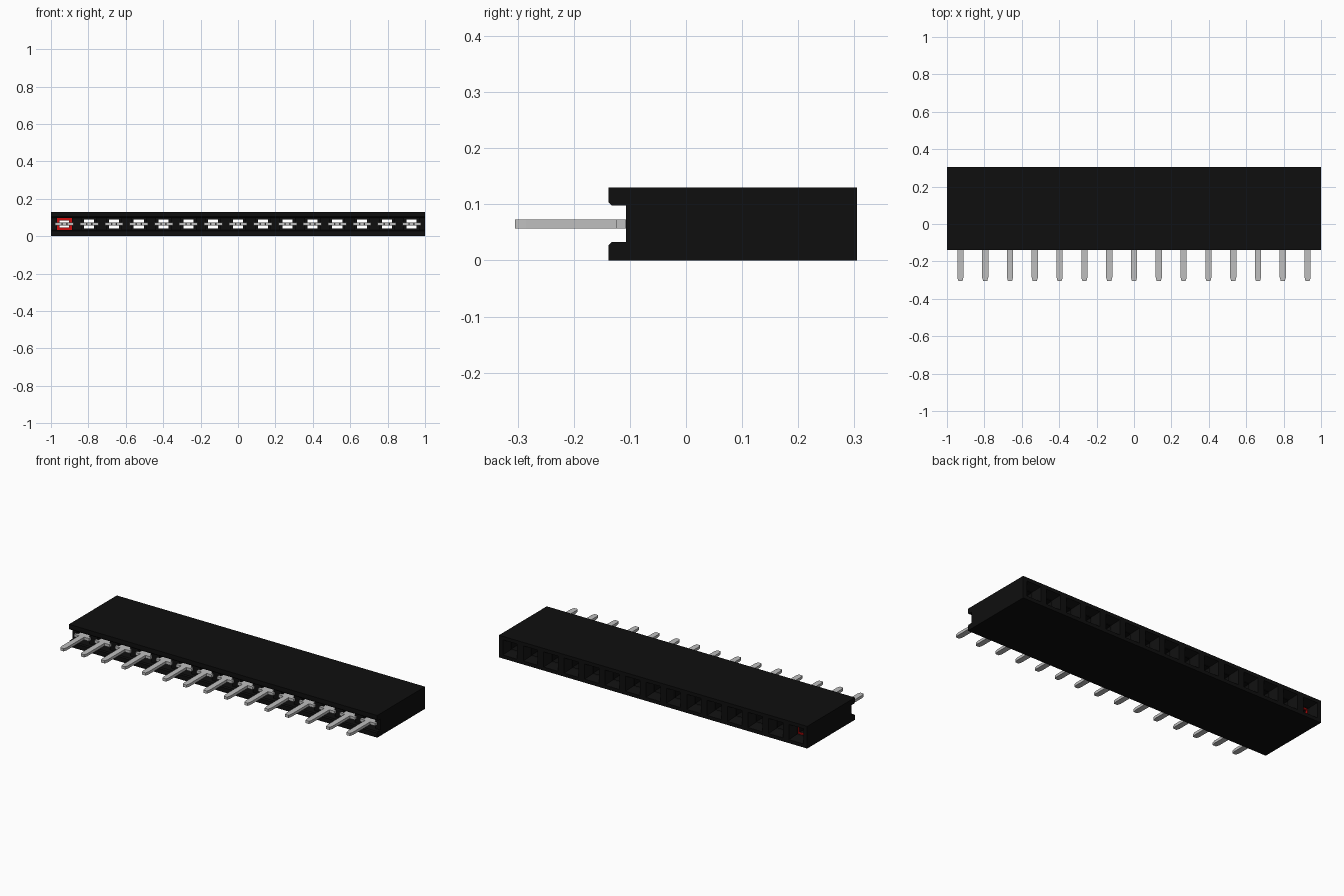
import bpy, bmesh
from mathutils import Matrix

if "Cube" in bpy.data.objects:
    bpy.data.objects.remove(bpy.data.objects["Cube"])

COUNT, PITCH, MID = 15, 0.1326, 0.065
XS = [(i - (COUNT - 1) / 2) * PITCH for i in range(COUNT)]


def material(name, rgb, rough=0.6):
    m = bpy.data.materials.new(name)
    m.use_nodes = True
    m.diffuse_color = (*rgb, 1)
    bsdf = next(n for n in m.node_tree.nodes if n.type == 'BSDF_PRINCIPLED')
    bsdf.inputs["Base Color"].default_value = (*rgb, 1)
    bsdf.inputs["Roughness"].default_value = rough
    return m


BLACK = material("black plastic", (0.0045, 0.0045, 0.0045))
METAL = material("grey metal", (0.52, 0.52, 0.52))
RED = material("red marker", (0.62, 0.004, 0.004))


def make_object(name, bm, mat):
    bmesh.ops.recalc_face_normals(bm, faces=bm.faces)
    me = bpy.data.meshes.new(name)
    bm.to_mesh(me)
    bm.free()
    me.materials.append(mat)
    ob = bpy.data.objects.new(name, me)
    bpy.context.collection.objects.link(ob)
    return ob


def extrude_outline(bm, points, vec):
    face = bm.faces.new([bm.verts.new(p) for p in points])
    new = bmesh.ops.extrude_face_region(bm, geom=[face])["geom"]
    bmesh.ops.translate(bm, vec=vec, verts=[g for g in new if isinstance(g, bmesh.types.BMVert)])


def tunnel(bm, x, y0, size0, y1, size1):
    """Square tunnel along y whose section changes from size0 to size1."""
    rings = []
    for y, (w, h) in ((y0, size0), (y1, size1)):
        rings.append([bm.verts.new((x + sx * w / 2, y, MID + sz * h / 2))
                      for sx, sz in ((-1, -1), (1, -1), (1, 1), (-1, 1))])
    a, b = rings
    bm.faces.new(a)
    bm.faces.new(b[::-1])
    for i in range(4):
        j = (i + 1) % 4
        bm.faces.new((a[i], b[i], b[j], a[j]))


def cut(target, cutter):
    mod = target.modifiers.new("cut", 'BOOLEAN')
    mod.operation, mod.solver, mod.object = 'DIFFERENCE', 'EXACT', cutter
    bpy.context.view_layer.objects.active = target
    bpy.ops.object.modifier_apply(modifier=mod.name)
    bpy.data.objects.remove(cutter)


# Housing: a long bar with a groove along the front
c = 0.006
profile = [(0.305, 0), (-0.138, 0), (-0.138, 0.033 - c), (-0.138 + c, 0.033),
           (-0.107, 0.033), (-0.107, 0.098), (-0.138 + c, 0.098),
           (-0.138, 0.098 + c), (-0.138, 0.13), (0.305, 0.13)]
bm = bmesh.new()
extrude_outline(bm, [(-1, y, z) for y, z in profile], (2, 0, 0))
housing = make_object("housing", bm, BLACK)

# Sockets: front chamber, narrow throat and flared rear mouth
CHAMBER, THROAT, MOUTH = (0.08, 0.066), (0.054, 0.05), (0.094, 0.09)
for y0, s0, y1, s1 in ((-0.12, CHAMBER, 0.25, CHAMBER),
                       (0.24, THROAT, 0.28, THROAT),
                       (0.265, THROAT, 0.306, MOUTH)):
    bm = bmesh.new()
    for x in XS:
        tunnel(bm, x, y0, s0, y1, s1)
    cut(housing, make_object("socket_cutter", bm, BLACK))

# Red frame inside the first socket
bm = bmesh.new()
tunnel(bm, XS[0], 0.238, CHAMBER, 0.249, CHAMBER)
marker = make_object("first_socket_marker", bm, RED)
bm = bmesh.new()
tunnel(bm, XS[0], 0.22, (0.05, 0.038), 0.26, (0.05, 0.038))
cut(marker, make_object("marker_cutter", bm, RED))

# Contacts: flat pin with tapered tip, cross shoulder and forked spring
half = [(0.011, -0.305), (0.0165, -0.285), (0.0165, -0.124), (0.049, -0.124),
        (0.049, -0.108), (0.034, -0.108), (0.034, 0.0), (0.016, 0.15),
        (0.024, 0.2), (0.018, 0.2), (0.009, 0.15), (0.022, 0.0), (0.022, -0.07)]
outline = half + [(-x, y) for x, y in reversed(half)]
bm = bmesh.new()
extrude_outline(bm, [(x, y, MID - 0.008) for x, y in outline], (0, 0, 0.016))
pin = make_object("contact_pin_1", bm, METAL)
pin.location.x = XS[0]
for i, x in enumerate(XS[1:], 2):
    copy = bpy.data.objects.new(f"contact_pin_{i}", pin.data)
    copy.location.x = x
    bpy.context.collection.objects.link(copy)
